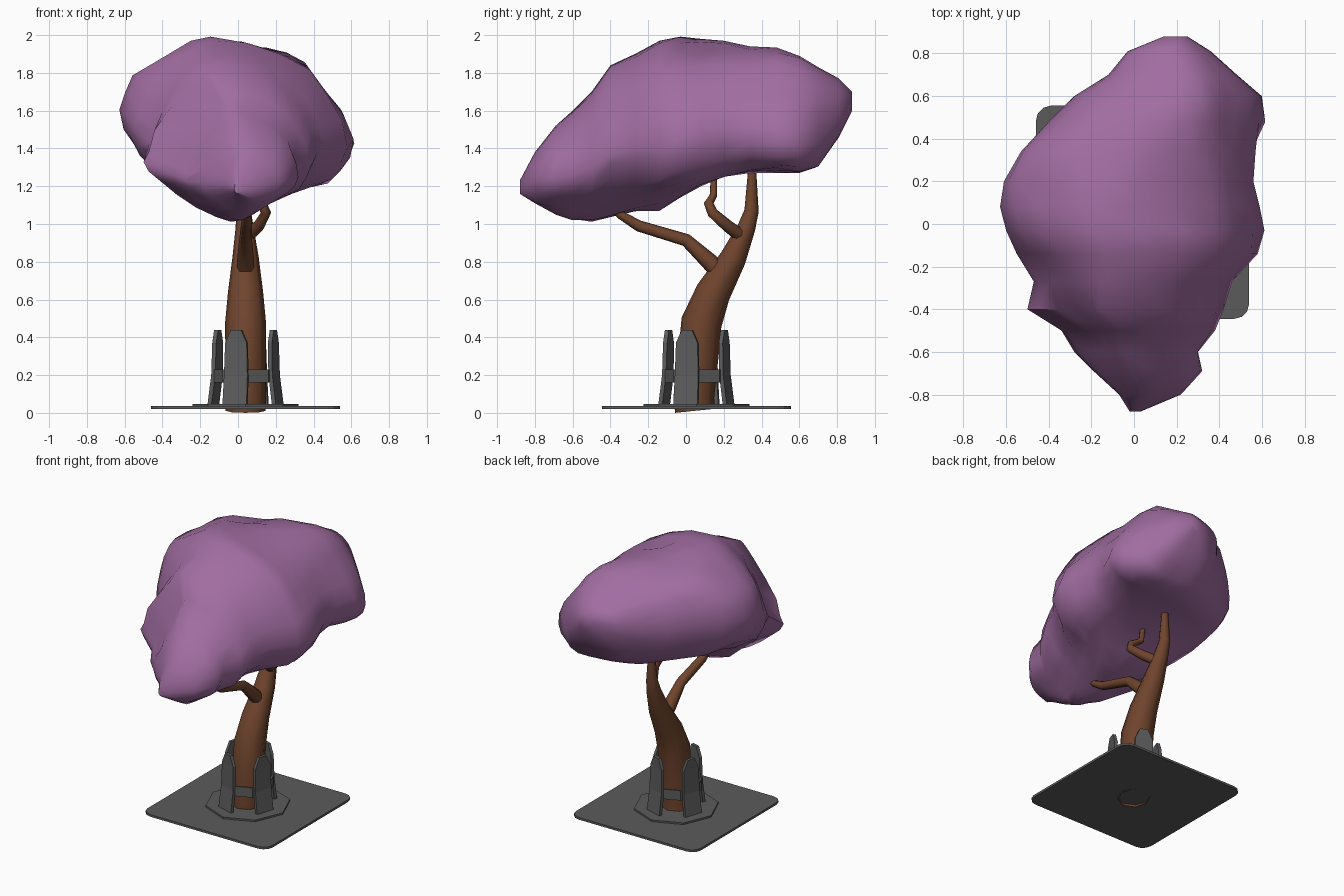
import bpy, bmesh, math
from mathutils import Vector, Matrix, noise

if "Cube" in bpy.data.objects:
    bpy.data.objects.remove(bpy.data.objects["Cube"])

CX, CY = 0.04, 0.055  # axis of the planter


def material(name, rgb):
    m = bpy.data.materials.new(name)
    m.diffuse_color = (*rgb, 1)
    m.use_nodes = True
    m.node_tree.nodes["Principled BSDF"].inputs["Base Color"].default_value = m.diffuse_color
    return m


PURPLE = material("purple_foliage", (0.355, 0.153, 0.355))
BROWN = material("brown_bark", (0.16, 0.058, 0.026))
GREY = material("grey_iron", (0.105, 0.105, 0.105))


def finish(name, bm, mat, smooth=None):
    bmesh.ops.recalc_face_normals(bm, faces=bm.faces)
    me = bpy.data.meshes.new(name)
    bm.to_mesh(me)
    bm.free()
    me.materials.append(mat)
    ob = bpy.data.objects.new(name, me)
    bpy.context.collection.objects.link(ob)
    if smooth:
        bpy.ops.object.select_all(action='DESELECT')
        ob.select_set(True)
        bpy.context.view_layer.objects.active = ob
        bpy.ops.object.shade_smooth_by_angle(angle=math.radians(smooth))
    return ob


def loft(bm, rings, cap_start=True, cap_end=True):
    loops = [[bm.verts.new(p) for p in r] for r in rings]
    n = len(loops[0])
    for a, b in zip(loops, loops[1:]):
        for i in range(n):
            j = (i + 1) % n
            bm.faces.new((a[i], a[j], b[j], b[i]))
    if cap_start:
        bm.faces.new(loops[0])
    if cap_end:
        bm.faces.new(loops[-1])


def tube(name, path, sides, open_start=False):
    """Round limb through points (x, y, z, radius)."""
    pts = [Vector(p[:3]) for p in path]
    rings = []
    for i, p in enumerate(pts):
        if i == 0:
            t = pts[1] - p
        elif i == len(pts) - 1:
            t = p - pts[i - 1]
        else:
            t = (pts[i + 1] - p).normalized() + (p - pts[i - 1]).normalized()
        t.normalize()
        u = (Vector((1, 0, 0)) - t * t.x).normalized()
        v = t.cross(u)
        r = path[i][3]
        angs = [2 * math.pi * k / sides for k in range(sides)]
        rings.append([p + r * (math.cos(a) * u + math.sin(a) * v) for a in angs])
    bm = bmesh.new()
    loft(bm, rings, cap_start=not open_start)
    return finish(name, bm, BROWN, 60)


def prism(name, outline, z0, z1):
    bm = bmesh.new()
    loft(bm, [[(x, y, z) for x, y in outline] for z in (z0, z1)])
    return finish(name, bm, GREY)


def octagon(r):
    return [(CX + r * math.cos(k * math.pi / 4), CY + r * math.sin(k * math.pi / 4))
            for k in range(8)]


# square base plate with rounded corners
corner = []
for k, (sx, sy) in enumerate([(1, 1), (-1, 1), (-1, -1), (1, -1)]):
    for s in range(4):
        a = math.pi / 2 * (k + s / 3)
        corner.append((CX + sx * 0.43 + 0.07 * math.cos(a),
                       CY + sy * 0.43 + 0.07 * math.sin(a)))
prism("base_plate", corner, 0.02, 0.036)

# octagonal plinth
prism("plinth", octagon(0.28), 0.036, 0.048)

# ring band joining the guard posts
bm = bmesh.new()
profile = [(0.172, 0.16), (0.172, 0.23), (0.158, 0.23), (0.158, 0.16), (0.172, 0.16)]
loft(bm, [[(x, y, z) for x, y in octagon(r)] for r, z in profile], False, False)
bmesh.ops.remove_doubles(bm, verts=bm.verts, dist=1e-5)
finish("guard_ring", bm, GREY)

# four flared guard posts: (height, distance from axis, half width)
post = [(0.046, 0.19, 0.067), (0.2, 0.17, 0.065), (0.37, 0.166, 0.06), (0.44, 0.166, 0.028)]
for k in range(4):
    bm = bmesh.new()
    loft(bm, [[(r, -w, z), (r, w, z), (r - 0.022, w, z), (r - 0.022, -w, z)]
              for z, r, w in post])
    turn = Matrix.Rotation(math.radians(-108 + 90 * k), 4, 'Z')
    bm.transform(Matrix.Translation((CX, CY, 0)) @ turn)
    finish(f"guard_post_{k + 1}", bm, GREY)

# leaning trunk, open and slightly tilted at the bottom
tube("trunk", [(0.04, 0.048, 0.011, 0.106), (0.04, 0.041, 0.08, 0.108), (0.04, 0.065, 0.3, 0.107),
               (0.04, 0.082, 0.48, 0.108), (0.04, 0.145, 0.64, 0.093), (0.04, 0.25, 0.82, 0.07),
               (0.035, 0.32, 0.98, 0.048), (0.03, 0.347, 1.07, 0.038),
               (0.03, 0.35, 1.28, 0.022), (0.03, 0.35, 1.4, 0.018)], 8, True)

# side branches
tube("front_branch", [(0.04, 0.22, 0.69, 0.04), (0.04, 0.125, 0.8, 0.046), (0.04, 0.0, 0.915, 0.034),
                      (0.045, -0.25, 0.99, 0.03), (0.045, -0.35, 1.05, 0.022),
                      (0.045, -0.42, 1.12, 0.018)], 8)
tube("back_branch", [(0.04, 0.3, 0.93, 0.035), (0.11, 0.22, 0.99, 0.032), (0.148, 0.14, 1.06, 0.028),
                     (0.125, 0.12, 1.11, 0.026), (0.06, 0.145, 1.15, 0.02),
                     (0.04, 0.15, 1.32, 0.015)], 8)

# canopy cross-sections: y, left x, right x, bottom z, top z
sections = [
    (-0.88, -0.02, 0.03, 1.16, 1.23), (-0.8, -0.07, 0.22, 1.11, 1.38),
    (-0.69, -0.19, 0.32, 1.05, 1.52), (-0.6, -0.28, 0.3, 1.02, 1.6),
    (-0.5, -0.34, 0.38, 1.01, 1.7), (-0.4, -0.5, 0.42, 1.04, 1.84),
    (-0.27, -0.47, 0.46, 1.07, 1.9), (-0.14, -0.55, 0.58, 1.07, 1.97),
    (-0.03, -0.6, 0.62, 1.14, 2.0), (0.08, -0.63, 0.59, 1.2, 1.98),
    (0.2, -0.61, 0.56, 1.25, 1.97), (0.34, -0.53, 0.57, 1.27, 1.94),
    (0.48, -0.4, 0.62, 1.27, 1.945), (0.6, -0.28, 0.61, 1.27, 1.89),
    (0.7, -0.12, 0.48, 1.31, 1.83), (0.81, -0.03, 0.36, 1.46, 1.77),
    (0.88, 0.14, 0.25, 1.6, 1.7)]
# overall outline of the crown seen end-on (x, z)
outline = [(-0.63, 1.6), (-0.57, 1.78), (-0.4, 1.88), (-0.2, 2.0), (0.0, 1.97), (0.33, 1.89),
           (0.45, 1.72), (0.55, 1.6), (0.62, 1.43), (0.6, 1.32), (0.5, 1.22), (0.27, 1.17),
           (0.0, 1.0), (-0.22, 1.07), (-0.5, 1.3), (-0.6, 1.45)]
HUB = Vector((0, 1.5))


def trim(p):
    """Pull a point back inside the crown outline."""
    d = Vector((p.x, p.z)) - HUB
    for a, b in zip(outline, outline[1:] + outline[:1]):
        a, b = Vector(a) - HUB, Vector(b) - HUB
        e = b - a
        ca, cb = a.x * d.y - a.y * d.x, b.x * d.y - b.y * d.x
        if ca <= 0 <= cb:
            reach = (a.x * e.y - a.y * e.x) / (d.x * e.y - d.y * e.x)
            if 0 < reach < 1:
                return Vector((d.x * reach, p.y, HUB.y + d.y * reach))
    return p


def blend(a, b, t):
    return a + (b - a) * min(1, max(0, t))


N = 24
rings = []
for y, xl, xr, zb, zt in sections:
    h = zt - zb
    zl = zb + h * blend(0.36, 0.52, (y + 0.4) / 0.3)
    zr = zb + h * blend(0.42, 0.36, (y + 0.4) / 0.3)
    xt = xl + (xr - xl) * blend(0.37, 0.54, (y - 0.1) / 0.35)  # crest swings right at the back
    xb = xl + (xr - xl) * 0.52
    # corner fullness: under 1 is boxy, 2 is a straight slope
    front = blend(1, 0, (y + 0.4) / 0.4) if y > -0.65 else 0
    upper_left = 1.0 + 0.7 * front
    lower_left = 1.0 + 0.25 * front
    upper_right = 1.0
    lower_right = blend(0.8, 1.25, front) if y > -0.65 else 1.0
    ring = []
    for k in range(N):
        a = 2 * math.pi * k / N
        c, s = math.cos(a), math.sin(a)
        # quarter arcs between the four extreme points
        side_x, side_z = (xr, zr) if c >= 0 else (xl, zl)
        mid_x, mid_z = (xt, zt) if s >= 0 else (xb, zb)
        if c >= 0:
            power = upper_right if s >= 0 else lower_right
        else:
            power = upper_left if s >= 0 else lower_left
        fc, fs = abs(c) ** power, abs(s) ** power
        p = Vector((mid_x + (side_x - mid_x) * fc, y, side_z + (mid_z - side_z) * fs))
        # leafy lumps, fading at the extremes
        lump = noise.noise(p * 3.6 + Vector((3.1, 0.4, 7.7)))
        fade = abs(math.sin(2 * a)) * min(1, 4 * (0.9 - abs(y)))
        p += Vector((c, 0, s)) * lump * 0.07 * fade
        ring.append(trim(p))
    rings.append(ring)
bm = bmesh.new()
loft(bm, rings)
finish("canopy", bm, PURPLE, 50)
